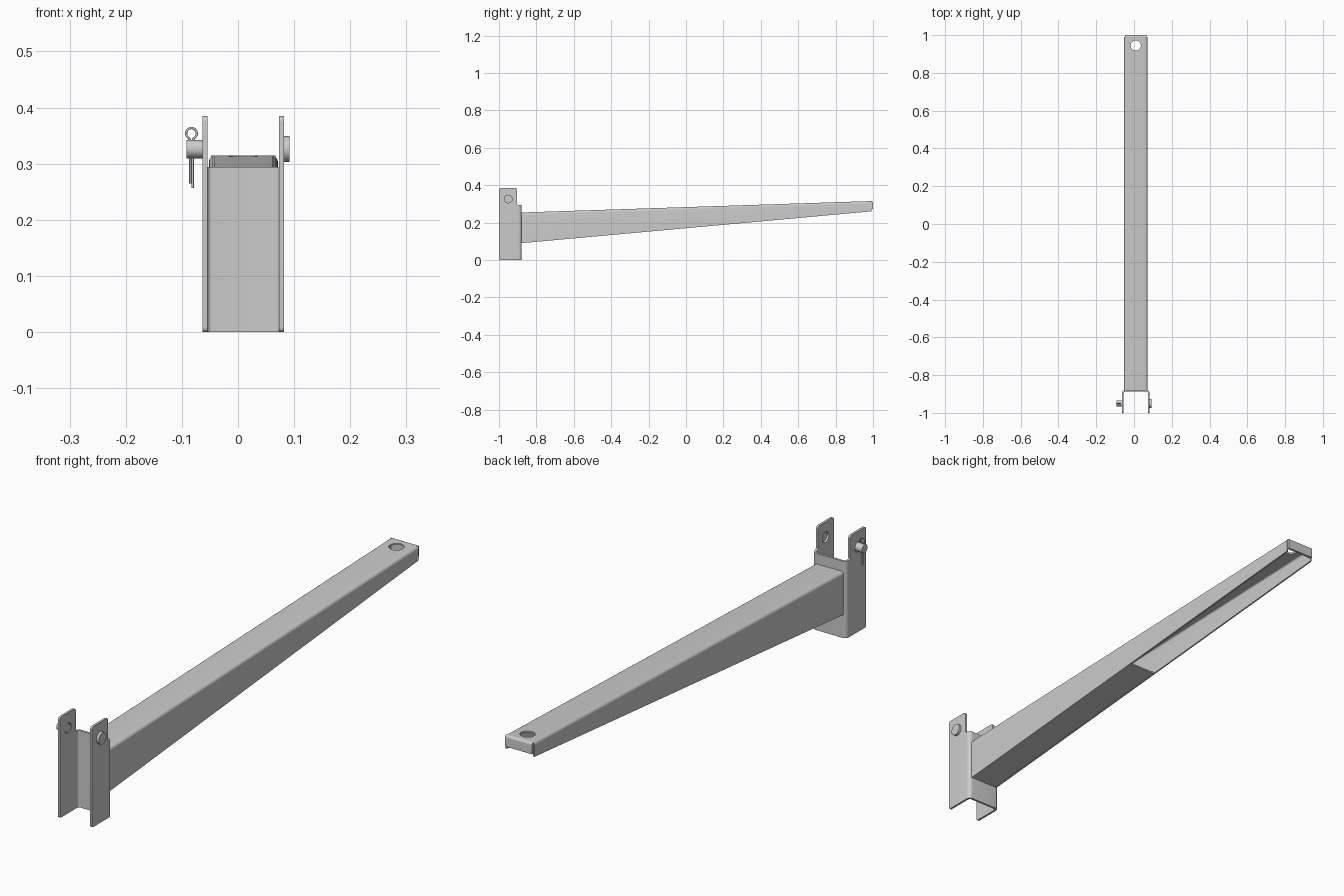
import bpy, bmesh, math
from mathutils import Vector

if "Cube" in bpy.data.objects:
    bpy.data.objects.remove(bpy.data.objects["Cube"])

XC = 0.0095  # centre line of the bracket and arm
PY, PZ = -0.95, 0.326  # pin axis


def finish(bm, name):
    bmesh.ops.recalc_face_normals(bm, faces=bm.faces)
    me = bpy.data.meshes.new(name)
    bm.to_mesh(me)
    bm.free()
    ob = bpy.data.objects.new(name, me)
    bpy.context.collection.objects.link(ob)
    return ob


def loft(name, a, b):
    """Closed solid between two matching rings of 3D points."""
    bm = bmesh.new()
    ra = [bm.verts.new(p) for p in a]
    rb = [bm.verts.new(p) for p in b]
    n = len(ra)
    for i in range(n):
        j = (i + 1) % n
        bm.faces.new((ra[i], ra[j], rb[j], rb[i]))
    bm.faces.new(ra)
    bm.faces.new(rb[::-1])
    return finish(bm, name)


def rounded(corners, seg=6):
    """2D polygon from (x, y, radius) corners with rounded corners."""
    out = []
    n = len(corners)
    for i, (x, y, r) in enumerate(corners):
        p = Vector((x, y))
        if r == 0:
            out.append(p)
            continue
        u = (Vector(corners[i - 1][:2]) - p).normalized()
        v = (Vector(corners[(i + 1) % n][:2]) - p).normalized()
        half = u.angle(v) / 2
        c = p + (u + v).normalized() * (r / math.sin(half))
        s = p + u * (r / math.tan(half)) - c
        e = p + v * (r / math.tan(half)) - c
        for k in range(seg + 1):
            t = k / seg
            w = s.lerp(e, t).normalized() * r
            out.append(c + w)
    return out


def cylinder(name, start, end, r, seg=32):
    start, end = Vector(start), Vector(end)
    d = end - start
    bm = bmesh.new()
    bmesh.ops.create_cone(bm, cap_ends=True, segments=seg, radius1=r, radius2=r, depth=d.length)
    bm.transform(d.to_track_quat('Z', 'Y').to_matrix().to_4x4())
    bmesh.ops.translate(bm, vec=(start + end) / 2, verts=bm.verts)
    return finish(bm, name)


def boolean(ob, tool, op):
    m = ob.modifiers.new(op.lower(), 'BOOLEAN')
    m.operation, m.object, m.solver = op, tool, 'EXACT'
    bpy.context.view_layer.objects.active = ob
    bpy.ops.object.modifier_apply(modifier=m.name)
    bpy.data.objects.remove(tool)


def smooth(ob):
    bpy.ops.object.select_all(action='DESELECT')
    ob.select_set(True)
    bpy.context.view_layer.objects.active = ob
    bpy.ops.object.shade_smooth_by_angle(angle=math.radians(30))


# Bracket: folded channel trimmed by its side outline
W, T = 0.0725, 0.0085
chan = rounded([(XC - W, -1.01, 0), (XC - W, -0.879, 0.016), (XC + W, -0.879, 0.016), (XC + W, -1.01, 0),
                (XC + W - T, -1.01, 0), (XC + W - T, -0.879 - T, 0.008),
                (XC - W + T, -0.879 - T, 0.008), (XC - W + T, -1.01, 0)])
bracket = loft("bracket", [(x, y, -0.01) for x, y in chan], [(x, y, 0.4) for x, y in chan])
side = rounded([(-1, 0, 0.008), (-0.86, 0, 0), (-0.86, 0.294, 0), (-0.903, 0.294, 0.008),
                (-0.903, 0.385, 0.010), (-1, 0.385, 0.010)])
boolean(bracket, loft("outline", [(-0.2, y, z) for y, z in side], [(0.2, y, z) for y, z in side]), 'INTERSECT')
boolean(bracket, cylinder("pin_hole", (-0.2, PY, PZ), (0.2, PY, PZ), 0.019), 'DIFFERENCE')
smooth(bracket)

# Arm: tapered channel open underneath
Y0, Y1 = -0.88, 0.991
AW, AT = 0.0615, 0.006


def section(y, zb, zt):
    pts = rounded([(XC - AW, zb, 0), (XC - AW, zt, 0.012), (XC + AW, zt, 0.012), (XC + AW, zb, 0),
                   (XC + AW - AT, zb, 0), (XC + AW - AT, zt - AT, 0.006),
                   (XC - AW + AT, zt - AT, 0.006), (XC - AW + AT, zb, 0)])
    return [(x, y, z) for x, z in pts]


arm = loft("arm", section(Y0, 0.09, 0.254), section(Y1, 0.26, 0.315))
boolean(arm, cylinder("arm_hole", (XC, 0.945, 0.29), (XC, 0.945, 0.35), 0.027), 'DIFFERENCE')
smooth(arm)

# Bent lip closing the arm tip
lip = rounded([(0.99, 0.272, 0), (0.99, 0.315, 0), (1.0, 0.315, 0.009), (1.0, 0.272, 0)])
lx = AW - 0.004
smooth(loft("tip_lip", [(XC - lx, y, z) for y, z in lip], [(XC + lx, y, z) for y, z in lip]))

# Stiffening plate under the first half of the arm
YM = 0.06
zm = 0.09 + (0.26 - 0.09) * (YM - Y0) / (Y1 - Y0)
px = AW - AT


def plate_ring(y, z):
    return [(XC - px, y, z + 0.001), (XC + px, y, z + 0.001), (XC + px, y, z + 0.007), (XC - px, y, z + 0.007)]


loft("bottom_plate", plate_ring(Y0, 0.09), plate_ring(YM, zm))

# Locking pin: head on the right, stub on the left
smooth(cylinder("pin_head", (0.082, PY, PZ), (0.092, PY, PZ), 0.023))
smooth(cylinder("pin_stub", (-0.092, PY, PZ), (-0.056, PY, PZ), 0.0165))

# Spring clip through the pin stub
cx, cz, cr = -0.083, 0.354, 0.0095
path = [(cx - 0.0022, 0.265), (cx - 0.0022, 0.340)]
path += [(cx + cr * math.sin(a), cz - cr * math.cos(a))
         for a in [math.radians(-25 - 310 * k / 20) for k in range(21)]]
path += [(cx + 0.0022, 0.340), (cx + 0.0022, 0.257)]
cu = bpy.data.curves.new("spring_clip", 'CURVE')
cu.dimensions = '3D'
cu.bevel_depth, cu.bevel_resolution, cu.use_fill_caps = 0.002, 3, True
sp = cu.splines.new('POLY')
sp.points.add(len(path) - 1)
for p, (x, z) in zip(sp.points, path):
    p.co = (x, PY, z, 1)
clip = bpy.data.objects.new("spring_clip", cu)
bpy.context.collection.objects.link(clip)
